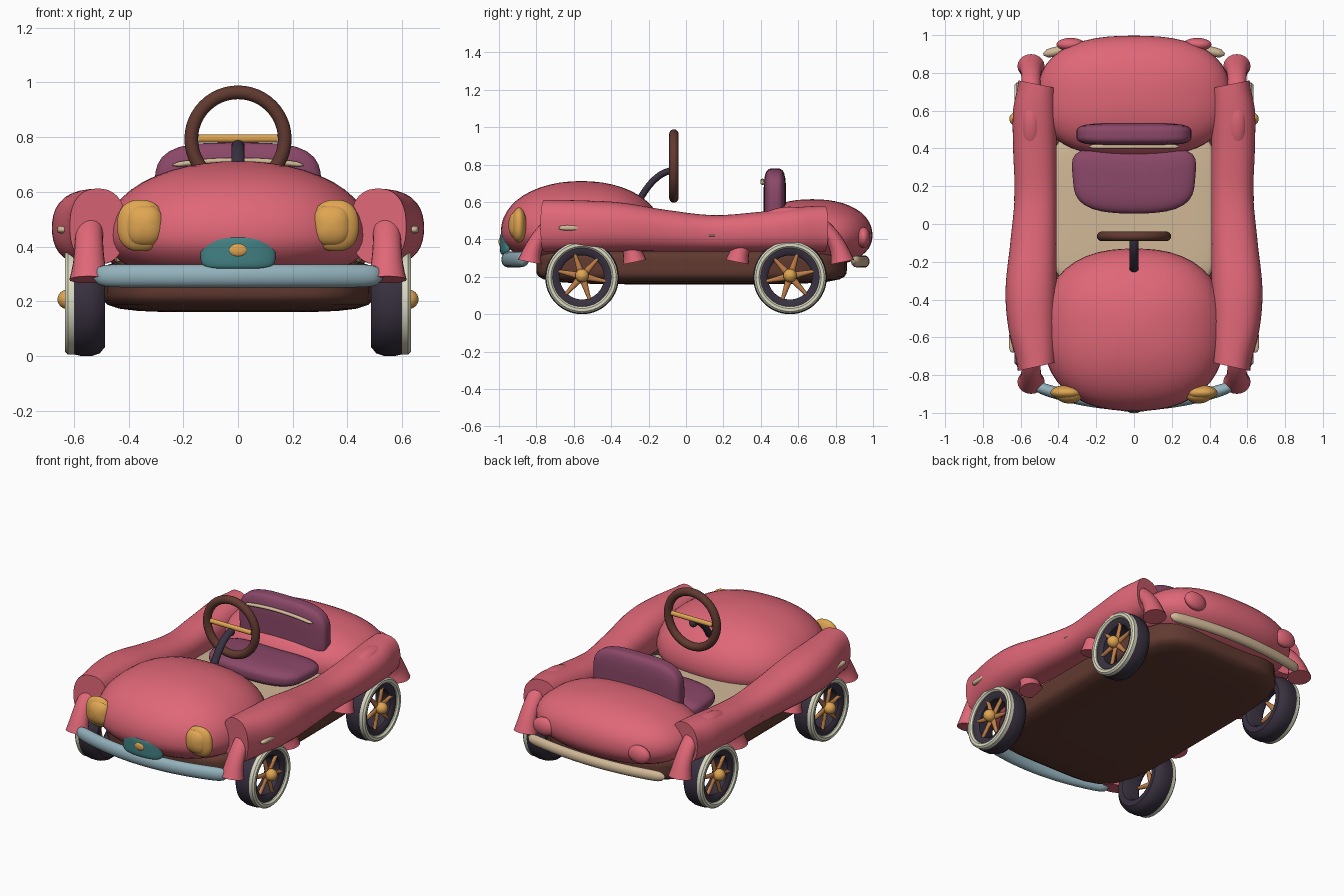
import bpy, bmesh, math
from mathutils import Vector

cube = bpy.data.objects.get("Cube")
if cube:
    bpy.data.objects.remove(cube, do_unlink=True)


def material(name, r, g, b):
    m = bpy.data.materials.new(name)
    m.use_nodes = True
    m.diffuse_color = (r, g, b, 1)
    m.node_tree.nodes["Principled BSDF"].inputs["Base Color"].default_value = (r, g, b, 1)
    return m


PINK = material("rose paint", 0.74, 0.135, 0.185)
PURPLE = material("plum leather", 0.26, 0.065, 0.14)
TAN = material("tan", 0.64, 0.48, 0.31)
BROWN = material("dark brown", 0.12, 0.042, 0.03)
GOLD = material("gold", 0.74, 0.38, 0.085)
BRONZE = material("bronze", 0.52, 0.21, 0.065)
DARK = material("dark rubber", 0.04, 0.03, 0.05)
BLUE = material("pale blue", 0.29, 0.44, 0.5)
TEAL = material("teal", 0.055, 0.22, 0.23)
WHITE = material("whitewall", 0.7, 0.7, 0.54)


def loft(name, mat, rings, closed=False, mirror=""):
    """Skin a list of equal rings; mirror names the axes to reflect across."""
    bm = bmesh.new()
    rows = [[bm.verts.new(p) for p in ring] for ring in rings]
    n = len(rows[0])
    pairs = list(zip(rows, rows[1:])) + ([(rows[-1], rows[0])] if closed else [])
    for a, b in pairs:
        for i in range(n):
            j = (i + 1) % n
            bm.faces.new((a[i], a[j], b[j], b[i]))
    if not closed:
        bm.faces.new(rows[0])
        bm.faces.new(rows[-1])
    bmesh.ops.recalc_face_normals(bm, faces=bm.faces)
    me = bpy.data.meshes.new(name)
    bm.to_mesh(me)
    bm.free()
    me.materials.append(mat)
    ob = bpy.data.objects.new(name, me)
    bpy.context.collection.objects.link(ob)
    bpy.ops.object.select_all(action="DESELECT")
    ob.select_set(True)
    bpy.context.view_layer.objects.active = ob
    bpy.ops.object.shade_smooth_by_angle(angle=math.radians(40))
    if mirror:
        mod = ob.modifiers.new("Mirror", "MIRROR")
        mod.use_axis = ("x" in mirror, "y" in mirror, False)
        mod.use_clip = False
        mod.use_mirror_merge = False
    return ob


def rounded(angle, n):
    """Point on a unit superellipse."""
    c, s = math.cos(angle), math.sin(angle)
    r = (abs(c) ** n + abs(s) ** n) ** (-1 / n)
    return c * r, s * r


def blob(name, mat, centre, radii, plan=2, side=2, low=None, upright=False, mirror="", shape=None):
    """Superellipsoid; low is a separate radius below the centre, upright turns the plan to face y."""
    rings = []
    for k in range(25):
        w, h = rounded(math.pi * (min(max(k, 0.1), 23.9) / 24 - 0.5), side)
        ring = []
        for i in range(48):
            u, v = rounded(math.tau * i / 48, plan)
            p = Vector((u * w, h, v * w)) if upright else Vector((u * w, v * w, h))
            q = Vector([a * r for a, r in zip(p, radii)])
            if low and p.z < 0:
                q.z = p.z * low
            if shape:
                q = shape(q)
            ring.append(q + Vector(centre))
        rings.append(ring)
    return loft(name, mat, rings, mirror=mirror)


def tube(name, mat, path, up, size, closed=False, mirror="", sides=20):
    """Sweep an ellipse; size(t) gives its half width across and along the up axis."""
    pts = [Vector(p) for p in path]
    up = Vector(up)
    rings = []
    for i, p in enumerate(pts):
        if closed:
            t = pts[(i + 1) % len(pts)] - pts[i - 1]
        else:
            t = pts[min(i + 1, len(pts) - 1)] - pts[max(i - 1, 0)]
        across = t.cross(up).normalized()
        a, b = size(i / (len(pts) - 1))
        rings.append([p + across * a * math.cos(math.tau * k / sides)
                      + up * b * math.sin(math.tau * k / sides) for k in range(sides)])
    return loft(name, mat, rings, closed, mirror)


def lathe(name, mat, profile, cy, cz, mirror=""):
    """Turn a closed (x, radius) profile around a sideways axle."""
    rings = [[(x, cy + r * math.cos(math.tau * i / 56), cz + r * math.sin(math.tau * i / 56))
              for x, r in profile] for i in range(56)]
    return loft(name, mat, rings, True, mirror)


def span(a, b, n):
    return [a + (b - a) * i / (n - 1) for i in range(n)]


def round_end(t):
    return math.sqrt(max(1 - abs(2 * t - 1) ** 24, 0.05))


# Body shells, chassis and floor
blob("hood", PINK, (0, -0.56, 0.44), (0.485, 0.43, 0.272), plan=2.4, side=2.1, low=0.19)
blob("rear_deck", PINK, (0, 0.675, 0.42), (0.51, 0.322, 0.195), plan=2.5, side=2.2, low=0.17)
blob("chassis", BROWN, (0, 0.03, 0.26), (0.5, 0.83, 0.1), plan=5, side=5)
blob("cabin_floor", TAN, (0, 0.08, 0.36), (0.45, 0.42, 0.045), plan=5, side=5)


# Side fenders: stations of y, outer x, top z, eased between
STATIONS = [(-0.755, 0.615, 0.612), (-0.55, 0.665, 0.608), (-0.35, 0.68, 0.597), (-0.1, 0.655, 0.557),
            (0.15, 0.632, 0.53), (0.4, 0.64, 0.548), (0.6, 0.64, 0.572), (0.74, 0.612, 0.58)]


def station(y):
    for i in range(len(STATIONS) - 1):
        if y <= STATIONS[i + 1][0] + 1e-6:
            break
    ps = [Vector(STATIONS[min(max(j, 0), len(STATIONS) - 1)]) for j in (i - 1, i, i + 1, i + 2)]
    t = (y - ps[1].x) / (ps[2].x - ps[1].x)
    m1, m2 = (ps[2] - ps[0]) / 2, (ps[3] - ps[1]) / 2
    return (ps[1] * (2 * t ** 3 - 3 * t * t + 1) + m1 * (t ** 3 - 2 * t * t + t)
            + ps[2] * (3 * t * t - 2 * t ** 3) + m2 * (t ** 3 - t * t))


rings = []
for y in span(-0.755, 0.74, 45):
    _, outer, top = station(y)
    inner, bottom = 0.41, 0.335
    ring = []
    for i in range(36):
        u, v = rounded(math.tau * i / 36, 2.4)
        slant = 0.022 * u * max(abs(y) / 0.75, 0) ** 6 * (1 if y > 0 else -1)
        ring.append(((inner + outer) / 2 + u * (outer - inner) / 2, y + slant,
                     (top + bottom) / 2 + v * (top - bottom) / 2))
    rings.append(ring)
loft("side_fender", PINK, rings, mirror="x")

# Wheel arches with flared feet
arch = [(0.545, 0.555 + 0.285 * math.cos(a), 0.225 + 0.31 * math.sin(a))
        for a in span(math.radians(10), math.radians(170), 33)]


def arch_size(t):
    flare = abs(2 * t - 1) ** 6
    return 0.04 + 0.025 * flare, 0.05 + 0.022 * flare


tube("wheel_arch", PINK, arch, (1, 0, 0), arch_size, mirror="xy")

# Wheels
WY, WZ = 0.556, 0.197
lathe("tyre", DARK, [(0.49, 0.13), (0.487, 0.165), (0.505, 0.187), (0.535, 0.197), (0.575, 0.197),
                     (0.605, 0.19), (0.617, 0.17), (0.612, 0.13), (0.6, 0.118), (0.51, 0.118)], WY, WZ, "xy")
lathe("whitewall", WHITE, [(0.6, 0.192), (0.622, 0.192), (0.632, 0.182), (0.632, 0.166),
                           (0.622, 0.157), (0.6, 0.157)], WY, WZ, "xy")
blob("hub", GOLD, (0.622, WY, WZ + 0.01), (0.038, 0.036, 0.036), mirror="xy")
for k in range(6):
    a = math.tau * (k + 0.2) / 6
    spoke = [(0.6, WY + r * math.cos(a), WZ + 0.006 + r * math.sin(a)) for r in span(0, 0.128, 5)]
    tube("spoke", BRONZE, spoke, (1, 0, 0), lambda t: (0.021 - 0.012 * t, 0.012), mirror="xy", sides=10)

# Bumpers
tube("front_bumper", BLUE, [(x, -0.955 + 0.1 * (x / 0.53) ** 2, 0.293) for x in span(-0.53, 0.53, 49)],
     (0, 0, 1), lambda t: (0.032 * round_end(t), 0.042 * round_end(t)))
tube("rear_bumper", TAN, [(x, 0.955 - 0.055 * (x / 0.47) ** 2, 0.282) for x in span(-0.48, 0.48, 49)],
     (0, 0, 1), lambda t: (0.026 * round_end(t), 0.032 * round_end(t)))

# Front plate with its stud
blob("front_plate", TEAL, (0, -0.975, 0.378), (0.137, 0.02, 0.059), plan=5, side=4, upright=True,
     shape=lambda p: p + Vector((0, p.x * p.x * 1.2, 0)))
blob("plate_stud", GOLD, (0, -0.988, 0.387), (0.035, 0.014, 0.026))

# Lamps and side trim
blob("headlamp_rim", GOLD, (0.357, -0.893, 0.477), (0.085, 0.04, 0.094), plan=2.4, upright=True, mirror="x")
blob("headlamp_lens", GOLD, (0.343, -0.905, 0.477), (0.07, 0.045, 0.075), plan=2.6, upright=True, mirror="x")
blob("tail_lamp", PINK, (0.335, 0.95, 0.41), (0.075, 0.035, 0.056), mirror="x")
blob("side_marker", TAN, (0.642, -0.62, 0.462), (0.02, 0.06, 0.014), plan=3, side=3, mirror="x")
blob("door_handle", TAN, (0.628, 0.135, 0.42), (0.007, 0.028, 0.005), mirror="x")

# Seat
blob("seat_cushion", PURPLE, (0, 0.225, 0.45), (0.325, 0.17, 0.06), plan=4, side=3,
     shape=lambda p: Vector((p.x * (1 + 0.25 * p.y), p.y + 0.25 * p.x * p.x, p.z)))
blob("seat_back", PURPLE, (0, 0.475, 0.6), (0.305, 0.06, 0.18), plan=3.6, side=4, upright=True)
tube("seat_piping", TAN, [(x, 0.41, 0.715 - 0.3 * x * x) for x in span(-0.24, 0.24, 21)],
     (0, 1, 0), lambda t: (0.01 * round_end(t), 0.012 * round_end(t)), sides=12)

# Steering
SY, SZ = -0.065, 0.793
tube("steering_wheel", BROWN, [(0.171 * math.cos(a), SY, SZ + 0.171 * math.sin(a))
                               for a in span(0, math.tau, 49)[:-1]],
     (0, 1, 0), lambda t: (0.025, 0.025), closed=True)
tube("wheel_bar", GOLD, [(x, SY, 0.795) for x in span(-0.145, 0.145, 9)],
     (0, 0, 1), lambda t: (0.014, 0.015), sides=16)
column = [(0, SY - 0.19 * t, 0.77 - 0.02 * t - 0.15 * t ** 2.2) for t in span(0, 1, 12)]
tube("steering_column", DARK, column, (1, 0, 0), lambda t: (0.018, 0.024), sides=16)
blob("column_boss", DARK, (0, SY - 0.01, 0.765), (0.024, 0.024, 0.024))
